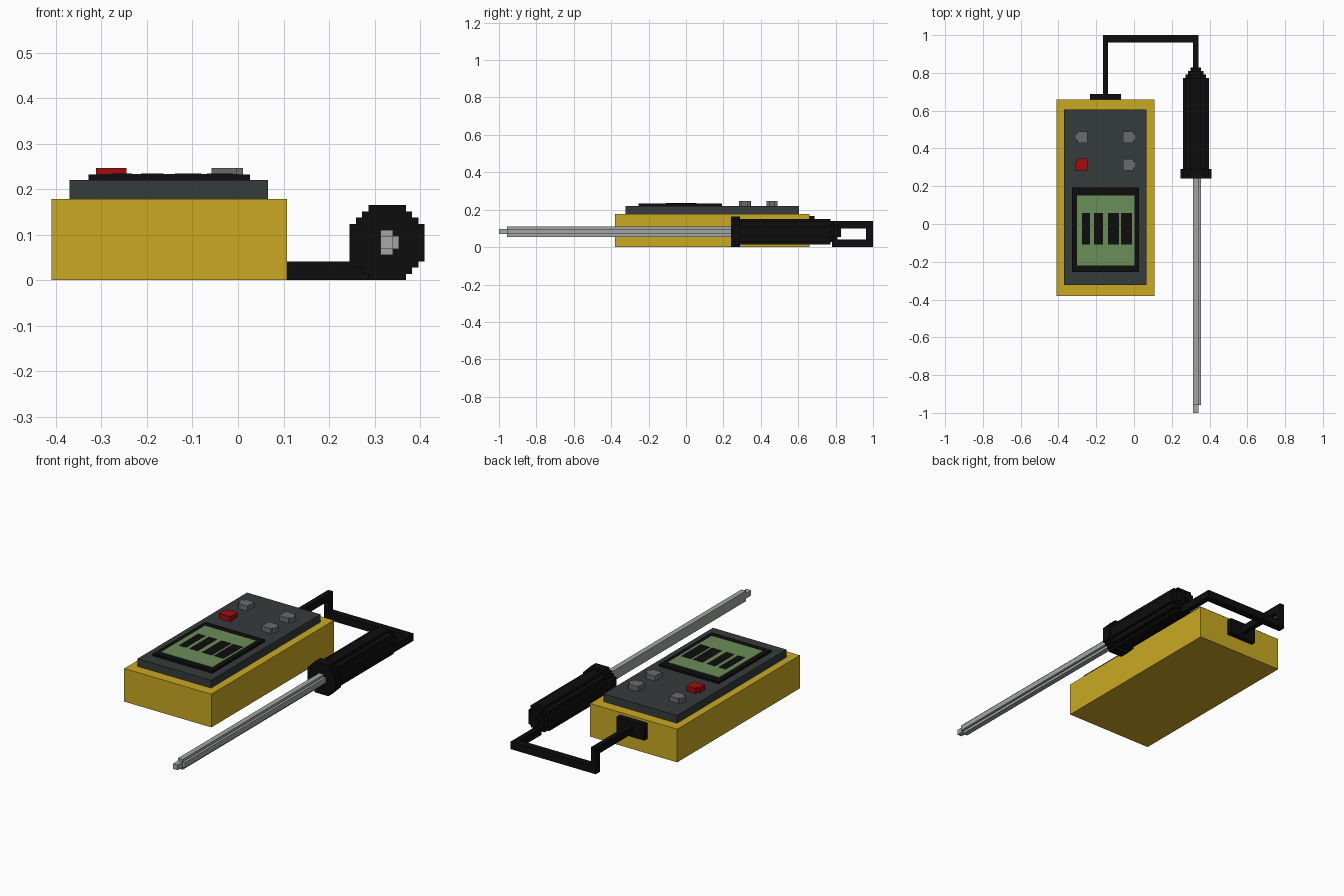
import bpy, bmesh

if "Cube" in bpy.data.objects:
    bpy.data.objects.remove(bpy.data.objects["Cube"])

CELL = 0.01372          # size of one block step
AXIS = (0.3275, 0.0825)  # x, z of the probe centre line


def material(name, rgb):
    lin = [((c / 255 + 0.055) / 1.055) ** 2.4 for c in rgb] + [1.0]
    m = bpy.data.materials.new(name)
    m.use_nodes = True
    m.diffuse_color = lin
    m.node_tree.nodes["Principled BSDF"].inputs["Base Color"].default_value = lin
    return m


yellow = material("yellow_casing", (202, 169, 34))
slate = material("dark_slate", (53, 59, 60))
black = material("black_rubber", (13, 13, 13))
green = material("display_green", (106, 142, 88))
red = material("red_button", (162, 12, 14))
grey = material("button_grey", (104, 107, 110))
steel = material("steel", (160, 165, 162))
bright = material("bright_steel", (168, 168, 168))


def finish(name, bm, mat):
    bmesh.ops.recalc_face_normals(bm, faces=bm.faces)
    mesh = bpy.data.meshes.new(name)
    bm.to_mesh(mesh)
    bm.free()
    mesh.materials.append(mat)
    ob = bpy.data.objects.new(name, mesh)
    bpy.context.collection.objects.link(ob)
    return ob


def boxes(name, mat, *ranges):
    """One object made of boxes, each given as x, y and z ranges."""
    bm = bmesh.new()
    for spans in ranges:
        verts = bmesh.ops.create_cube(bm, size=1)["verts"]
        for v in verts:
            for i, (lo, hi) in enumerate(spans):
                v.co[i] = hi if v.co[i] > 0 else lo
    return finish(name, bm, mat)


def block_disc(name, mat, n, y0, y1):
    """Stepped round bar along y with a radius of n cells."""
    quarter = []
    for row in range(n):
        z = row + 0.5
        w = sum((c + 0.5) ** 2 + z * z < (n + 0.1) ** 2 for c in range(n))
        if quarter and quarter[-1][0] == w:
            quarter[-1] = (w, row + 1)
        else:
            quarter += [(w, row), (w, row + 1)]
    quarter = [p for p in quarter if p[1] > 0]
    right = [(x, -z) for x, z in reversed(quarter)] + quarter
    outline = right + [(-x, z) for x, z in reversed(right)]
    bm = bmesh.new()
    face = bm.faces.new([bm.verts.new((AXIS[0] + x * CELL, y0, AXIS[1] + z * CELL))
                         for x, z in outline])
    ext = bmesh.ops.extrude_face_region(bm, geom=[face])["geom"]
    moved = [g for g in ext if isinstance(g, bmesh.types.BMVert)]
    bmesh.ops.translate(bm, verts=moved, vec=(0, y1 - y0, 0))
    # the extrusion keeps the first cap, so the bar is closed
    if not any(all(abs(v.co.y - y0) < 1e-5 for v in f.verts) for f in bm.faces):
        bm.faces.new([v for v in bm.verts if abs(v.co.y - y0) < 1e-5])
    return finish(name, bm, mat)


# Meter casing and face panel
boxes("casing", yellow, ((-0.41, 0.108), (-0.38, 0.66), (0, 0.178)))
boxes("face_panel", slate, ((-0.37, 0.066), (-0.323, 0.605), (0.178, 0.22)))

# Display
boxes("display_frame", black, ((-0.328, 0.026), (-0.255, 0.192), (0.22, 0.232)))
boxes("display", green, ((-0.303, 0.002), (-0.22, 0.152), (0.23, 0.2335)))
bars = ((-0.276, -0.233), (-0.213, -0.164), (-0.138, -0.08), (-0.068, -0.011))
boxes("display_digits", black, *[(b, (-0.108, 0.057), (0.232, 0.2345)) for b in bars])

# Buttons, each with a small step on its outer side
TOP = (0.22, 0.247)
LEFT, LEFT_STEP = (-0.298, -0.245), (-0.312, -0.298)
RIGHT, RIGHT_STEP = (-0.058, -0.002), (-0.002, 0.011)
boxes("red_power_button", red, (LEFT, (0.283, 0.347), TOP), (LEFT_STEP, (0.283, 0.332), TOP))
boxes("right_rear_button", grey, (LEFT, (0.43, 0.49), TOP), (LEFT_STEP, (0.445, 0.478), TOP))
for name, y in (("left_rear_button", 0.46), ("left_front_button", 0.314)):
    boxes(name, grey, (RIGHT, (y - 0.03, y + 0.03), TOP),
          (RIGHT_STEP, (y - 0.017, y + 0.017), TOP))

# Rear socket and cable
boxes("rear_socket", black, ((-0.233, -0.07), (0.66, 0.688), (0.08, 0.165)))
near, far = (-0.164, -0.137), (0.313, 0.341)
END, LOW = (0.962, 1.0), (0, 0.041)
boxes("cable", black,
      (near, (0.688, 1.0), (0.1, 0.139)),
      (near, END, (0, 0.1)),
      ((near[1], far[0]), END, LOW),
      (far, (0.78, 1.0), LOW))

# Probe handle: flange, grip and stepped rear end
block_disc("handle_flange", black, 6, 0.24, 0.29)
block_disc("handle_grip", black, 5, 0.29, 0.772)
for i, n in enumerate((4, 3, 2)):
    y = 0.772 + i * 0.0185
    block_disc("handle_end_%d" % (i + 1), black, n, y, y + 0.0185)

# Probe rod and tip
boxes("probe_rod", steel,
      ((0.313, 0.341), (-0.957, 0.24), (0.055, 0.11)),
      ((0.341, 0.354), (-0.957, 0.24), (0.069, 0.097)))
boxes("probe_tip", bright, ((0.313, 0.341), (-1.0, -0.957), (0.069, 0.097)))
